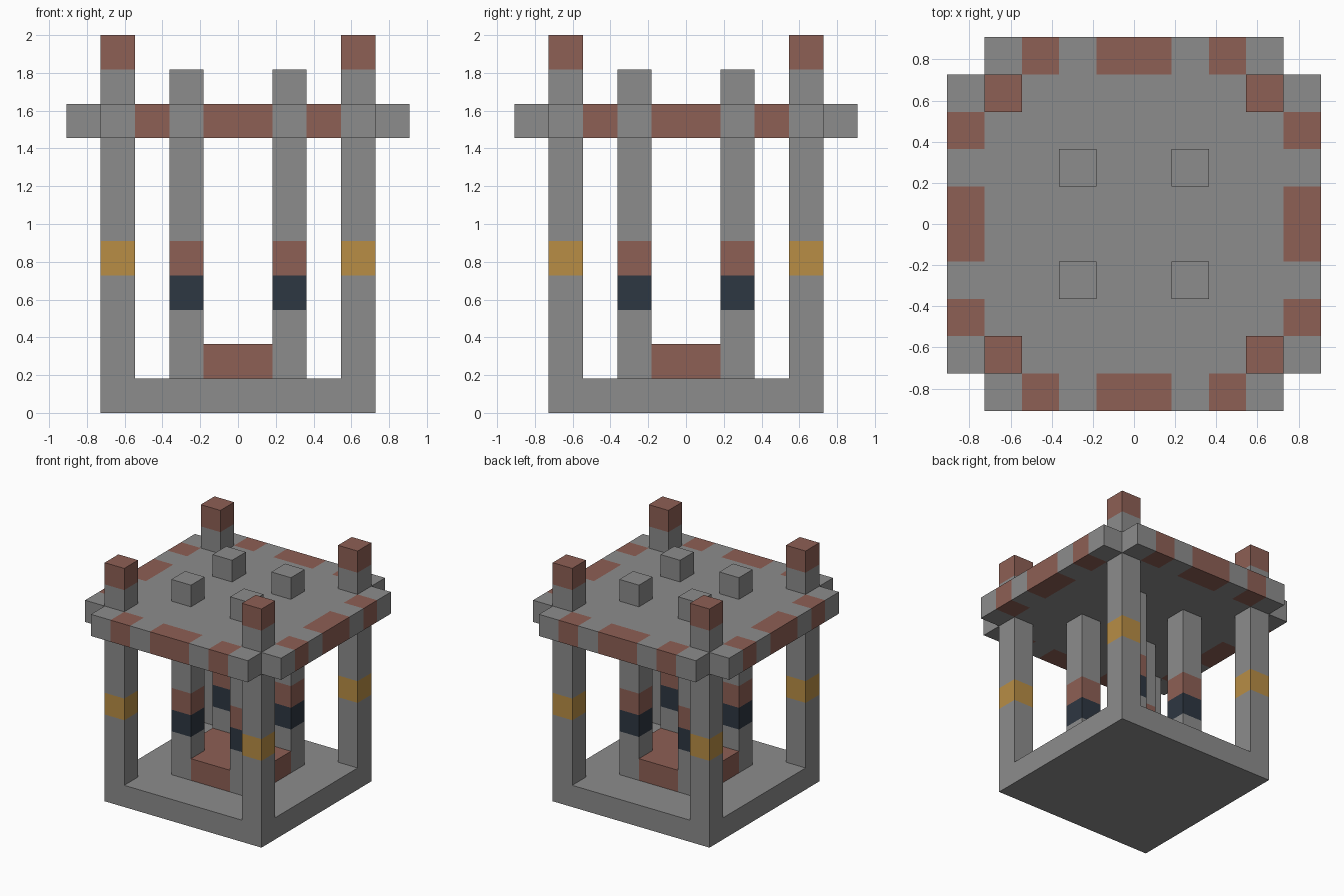
import bpy
import bmesh

U = 2 / 11  # one block

if "Cube" in bpy.data.objects:
    bpy.data.objects.remove(bpy.data.objects["Cube"], do_unlink=True)


def material(name, rgb):
    m = bpy.data.materials.new(name)
    m.use_nodes = True
    m.diffuse_color = (*rgb, 1)
    m.node_tree.nodes["Principled BSDF"].inputs["Base Color"].default_value = (*rgb, 1)
    return m


STONE, BRICK, GOLD, NAVY = range(4)
MATERIALS = [
    material("grey stone", (0.265, 0.265, 0.265)),
    material("red brown brick", (0.27, 0.115, 0.09)),
    material("gold band", (0.48, 0.27, 0.06)),
    material("dark navy band", (0.027, 0.038, 0.054)),
]


def finish(bm, name, colour_rule):
    """Colour faces by a rule on their block position, then scale to size."""
    bmesh.ops.recalc_face_normals(bm, faces=bm.faces[:])
    for f in bm.faces:
        f.material_index = colour_rule(f.calc_center_median())
    bmesh.ops.scale(bm, vec=(U, U, U), verts=bm.verts[:])
    mesh = bpy.data.meshes.new(name)
    bm.to_mesh(mesh)
    bm.free()
    for m in MATERIALS:
        mesh.materials.append(m)
    ob = bpy.data.objects.new(name, mesh)
    bpy.context.collection.objects.link(ob)
    return ob


def slab(name, half, bottom, notch, colour_rule):
    """One-block-thick square slab whose corners beyond notch are cut away."""
    bm = bmesh.new()
    bmesh.ops.create_grid(bm, x_segments=2 * half, y_segments=2 * half, size=half)
    corners = [f for f in bm.faces
               if min(abs(c) for c in f.calc_center_median().xy) > notch]
    bmesh.ops.delete(bm, geom=corners, context="FACES")
    bmesh.ops.translate(bm, vec=(0, 0, bottom), verts=bm.verts[:])
    top = bmesh.ops.extrude_face_region(bm, geom=bm.faces[:], use_keep_orig=True)
    moved = [v for v in top["geom"] if isinstance(v, bmesh.types.BMVert)]
    bmesh.ops.translate(bm, vec=(0, 0, 1), verts=moved)
    return finish(bm, name, colour_rule)


def pillar(name, x, y, height, bands):
    """Square pillar on the base, with coloured blocks at the given levels."""
    bm = bmesh.new()
    bmesh.ops.create_cube(bm, size=1)
    for v in bm.verts:
        v.co = (v.co.x + x, v.co.y + y, height if v.co.z > 0 else 1)
    for z in sorted({z + step for z in bands for step in (0, 1)}):
        if z < height:
            bmesh.ops.bisect_plane(bm, geom=bm.verts[:] + bm.edges[:] + bm.faces[:],
                                   plane_co=(0, 0, z), plane_no=(0, 0, 1))
    return finish(bm, name, lambda c: bands.get(int(c.z - 0.01), STONE))


def roof_colour(c):
    # Brick blocks in the outer rim, at the middle and either side of it
    outer, along = max(abs(c.x), abs(c.y)), min(abs(c.x), abs(c.y))
    brick = outer > 4.1 and (along < 1 or 2 < along < 3)
    return BRICK if brick else STONE


# Base, central cross-shaped block and roof
slab("base", 4, 0, 4, lambda c: STONE)
slab("central_block", 2, 1, 1, lambda c: BRICK)
slab("roof", 5, 8, 4, roof_colour)

# Four corner posts and four inner columns
for sy, depth in ((-1, "front"), (1, "back")):
    for sx, side in ((-1, "right"), (1, "left")):
        pillar(f"{depth}_{side}_corner_post", 3.5 * sx, 3.5 * sy, 11,
               {4: GOLD, 10: BRICK})
        pillar(f"{depth}_{side}_inner_column", 1.5 * sx, 1.5 * sy, 10,
               {3: NAVY, 4: BRICK})
